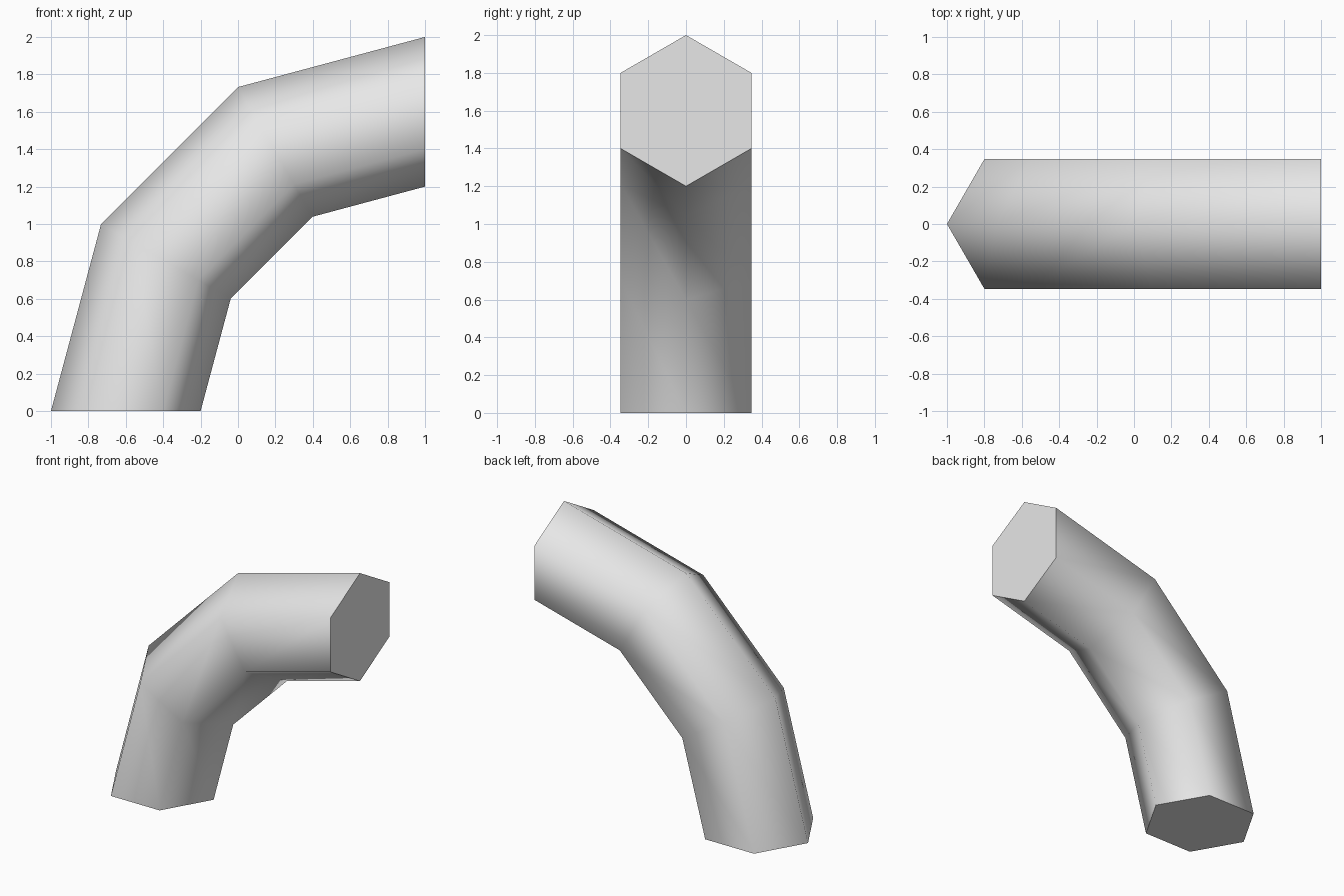
import bpy
import bmesh
import math
from mathutils import Vector

cube = bpy.data.objects.get("Cube")
if cube:
    bpy.data.objects.remove(cube, do_unlink=True)

SIDES = 6
SEGMENTS = 3
BEND_RADIUS = 1.6
PIPE_RADIUS = 0.4
BEND_CENTRE = Vector((1, 0, 0))

# Plain light grey
grey = bpy.data.materials.new("light_grey")
grey.use_nodes = True
colour = (0.8, 0.8, 0.8, 1)
grey.diffuse_color = colour
grey.node_tree.nodes["Principled BSDF"].inputs["Base Color"].default_value = colour

# Hexagonal profile at the foot of the bend
bm = bmesh.new()
profile = []
for i in range(SIDES):
    a = math.tau * i / SIDES
    offset = Vector((math.cos(a), math.sin(a), 0)) * PIPE_RADIUS
    profile.append(bm.verts.new(BEND_CENTRE + Vector((-BEND_RADIUS, 0, 0)) + offset))
foot_cap = bm.faces.new(profile)

# Sweep the profile through a quarter turn, leaving the far end capped
bmesh.ops.spin(bm, geom=list(foot_cap.edges), cent=BEND_CENTRE, axis=(0, 1, 0),
               angle=math.pi / 2, steps=SEGMENTS, use_duplicate=False)
bmesh.ops.holes_fill(bm, edges=[e for e in bm.edges if e.is_boundary], sides=SIDES)
bmesh.ops.recalc_face_normals(bm, faces=bm.faces)

# Smooth walls, flat caps with crisp rims
for face in bm.faces:
    face.smooth = len(face.verts) == 4
for edge in bm.edges:
    edge.smooth = all(f.smooth for f in edge.link_faces)

mesh = bpy.data.meshes.new("pipe_bend")
bm.to_mesh(mesh)
bm.free()
mesh.materials.append(grey)
bpy.context.collection.objects.link(bpy.data.objects.new("pipe_bend", mesh))
